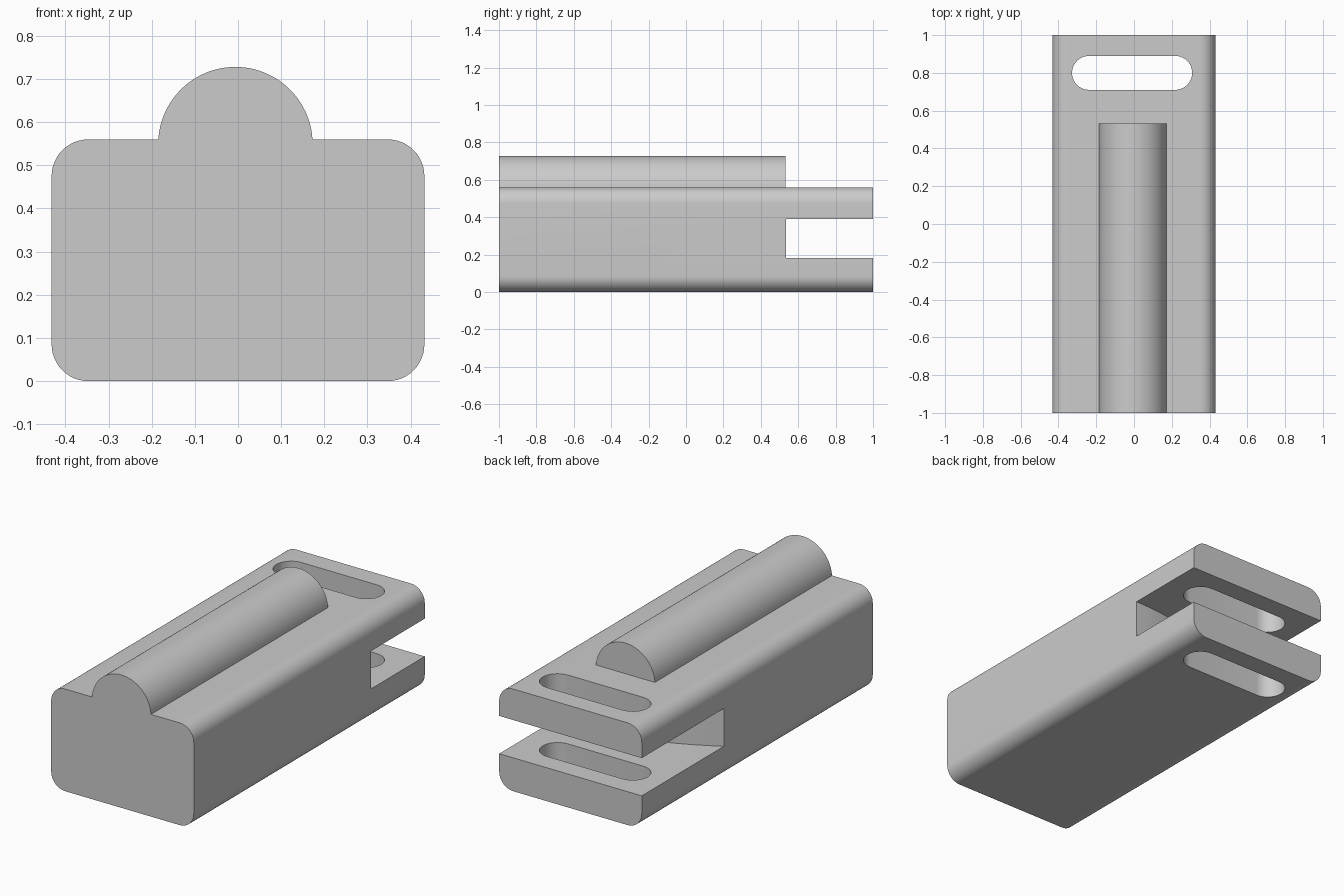
import bpy
import bmesh
from math import sin, cos, pi, asin, radians
from mathutils import Vector

cube = bpy.data.objects.get("Cube")
if cube:
    bpy.data.objects.remove(cube, do_unlink=True)

grey = bpy.data.materials.new("plain grey")
grey.use_nodes = True
grey.diffuse_color = (0.6, 0.6, 0.6, 1)
grey.node_tree.nodes["Principled BSDF"].inputs["Base Color"].default_value = (0.6, 0.6, 0.6, 1)

HALF_W, HEIGHT, CORNER = 0.432, 0.56, 0.085


def arc(cx, cy, r, start, end, steps):
    """Points along a circular arc."""
    angles = [start + (end - start) * i / steps for i in range(steps + 1)]
    return [(cx + r * cos(a), cy + r * sin(a)) for a in angles]


def prism(name, points, offset):
    """Extrude a closed 3D outline into a solid."""
    bm = bmesh.new()
    face = bm.faces.new([bm.verts.new(p) for p in points])
    result = bmesh.ops.extrude_face_region(bm, geom=[face])
    moved = [g for g in result["geom"] if isinstance(g, bmesh.types.BMVert)]
    bmesh.ops.translate(bm, verts=moved, vec=Vector(offset))
    bmesh.ops.recalc_face_normals(bm, faces=bm.faces)
    mesh = bpy.data.meshes.new(name)
    bm.to_mesh(mesh)
    bm.free()
    mesh.materials.append(grey)
    obj = bpy.data.objects.new(name, mesh)
    bpy.context.collection.objects.link(obj)
    return obj


def cut(target, cutter):
    """Subtract the cutter, then discard it."""
    cutter.hide_render = True
    mod = target.modifiers.new("cut", 'BOOLEAN')
    mod.operation = 'DIFFERENCE'
    mod.solver = 'EXACT'
    mod.object = cutter
    bpy.context.view_layer.objects.active = target
    bpy.ops.object.modifier_apply(modifier=mod.name)
    bpy.data.objects.remove(cutter, do_unlink=True)


# Long block with four rounded edges
outline = []
for i, (sx, top) in enumerate([(1, 1), (-1, 1), (-1, 0), (1, 0)]):
    cz = HEIGHT - CORNER if top else CORNER
    outline += arc(sx * (HALF_W - CORNER), cz, CORNER, i * pi / 2, (i + 1) * pi / 2, 12)
body = prism("body", [(x, -1, z) for x, z in outline], (0, 2, 0))

# Rear gap between the two plates, its inner wall sweeping deeper towards -x
wall = []
for i in range(17):
    t = i / 16
    wall.append((HALF_W - 2 * HALF_W * t, 0.535 - 0.245 * t * t))
gap = [(0.6, 1.2), (0.6, 0.535)] + wall + [(-0.6, 0.19), (-0.6, 1.2)]
cut(body, prism("gap_cutter", [(x, y, 0.183) for x, y in gap], (0, 0, 0.207)))

# Rounded slot through both plates
slot = arc(0.218, 0.8, 0.09, -pi / 2, pi / 2, 20) + arc(-0.238, 0.8, 0.09, pi / 2, 3 * pi / 2, 20)
cut(body, prism("slot_cutter", [(x, y, -0.1) for x, y in slot], (0, 0, 0.8)))

# Round ridge along the top
radius, centre_z = 0.179, 0.549
dip = asin((HEIGHT - centre_z) / radius)
ridge_outline = arc(-0.006, centre_z, radius, dip, pi - dip, 48)
ridge = prism("ridge", [(x, -1, z) for x, z in ridge_outline], (0, 1.533, 0))

# Smooth the rounded parts and keep the edges crisp
bpy.ops.object.select_all(action='DESELECT')
for obj in (body, ridge):
    obj.select_set(True)
bpy.context.view_layer.objects.active = body
bpy.ops.object.shade_smooth_by_angle(angle=radians(30))
